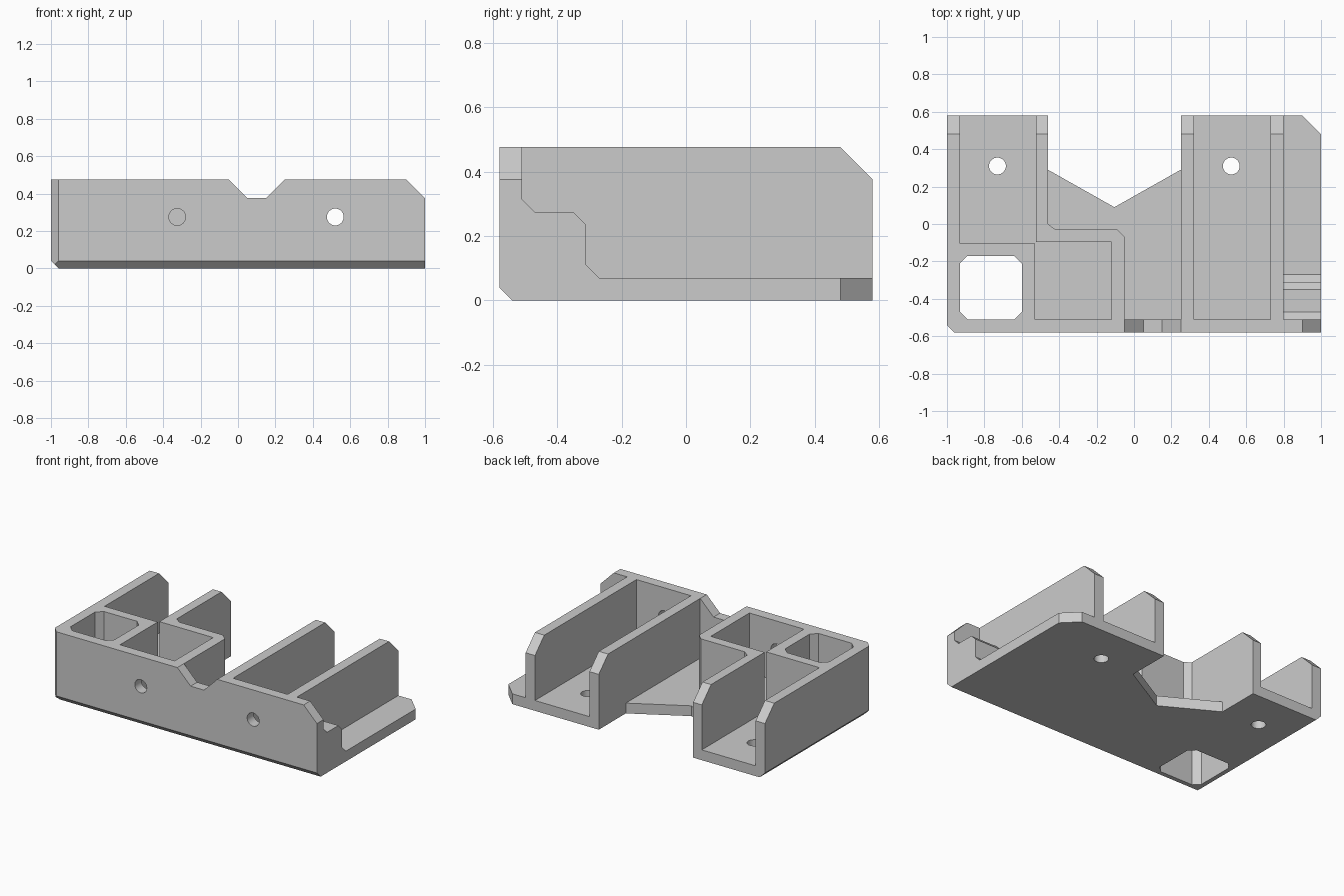
import bpy, bmesh, math
from mathutils import Vector

if "Cube" in bpy.data.objects:
    bpy.data.objects.remove(bpy.data.objects["Cube"], do_unlink=True)

TOP, FLOOR, BACK, FRONT = 0.476, 0.07, 0.58, -0.58
INNER = -0.51          # inner face of the front wall
OUT = 0.8              # beyond every side of the part

grey = bpy.data.materials.new("plain grey")
grey.use_nodes = True
grey.diffuse_color = (0.6, 0.6, 0.6, 1)
grey.node_tree.nodes["Principled BSDF"].inputs["Base Color"].default_value = (0.6, 0.6, 0.6, 1)


def prism(name, points, axis, lo, hi):
    """Extrude a 2D profile along an axis from lo to hi."""
    place = {"x": lambda a, b, t: (t, a, b),
             "y": lambda a, b, t: (a, t, b),
             "z": lambda a, b, t: (a, b, t)}[axis]
    bm = bmesh.new()
    face = bm.faces.new([bm.verts.new(place(a, b, lo)) for a, b in points])
    new = bmesh.ops.extrude_face_region(bm, geom=[face])["geom"]
    verts = [g for g in new if isinstance(g, bmesh.types.BMVert)]
    bmesh.ops.translate(bm, verts=verts, vec=Vector(place(0, 0, hi - lo)))
    bmesh.ops.recalc_face_normals(bm, faces=bm.faces)
    mesh = bpy.data.meshes.new(name)
    bm.to_mesh(mesh)
    bm.free()
    mesh.materials.append(grey)
    obj = bpy.data.objects.new(name, mesh)
    bpy.context.collection.objects.link(obj)
    return obj


def rect(x0, x1, y0, y1):
    return [(x0, y0), (x1, y0), (x1, y1), (x0, y1)]


def circle(x, y, r=0.045, sides=32):
    return [(x + r * math.cos(i * math.tau / sides), y + r * math.sin(i * math.tau / sides))
            for i in range(sides)]


def cut(name, points, axis, lo, hi):
    """Remove a prism from the body."""
    tool = prism(name, points, axis, lo, hi)
    tool.hide_render = True
    mod = body.modifiers.new(name, "BOOLEAN")
    mod.operation, mod.solver, mod.object = "DIFFERENCE", "EXACT", tool
    bpy.ops.object.modifier_apply(modifier=name)
    bpy.data.objects.remove(tool, do_unlink=True)


# Full-height block with the plan outline: clipped corners and V-shaped rear recess
body = prism("bracket_body", [
    (-0.96, FRONT), (1, FRONT), (1, 0.48), (0.9, BACK), (0.25, BACK), (0.25, 0.29),
    (-0.105, 0.09), (-0.46, 0.29), (-0.46, BACK), (-1, BACK), (-1, -0.54)], "z", 0, TOP)
bpy.context.view_layer.objects.active = body
body.select_set(True)

# Bays and pockets above the floor
cut("right_bay", rect(-0.93, -0.525, -0.105, OUT), "z", FLOOR, OUT)
cut("left_bay", rect(0.32, 0.73, INNER, OUT), "z", FLOOR, OUT)
cut("closed_pocket", rect(-0.53, -0.12, INNER, -0.095), "z", FLOOR, OUT)
cut("middle_bay", [(-0.05, INNER), (0.25, INNER), (0.25, OUT), (-0.46, OUT), (-0.46, 0.0),
                   (-0.42, -0.03), (-0.09, -0.03), (-0.05, -0.07)], "z", FLOOR, OUT)

# Stepped side shelf
cut("side_shelf", [(INNER, OUT), (INNER, 0.315), (-0.47, 0.275), (-0.35, 0.275), (-0.31, 0.235),
                   (-0.31, 0.11), (-0.27, FLOOR), (OUT, FLOOR), (OUT, OUT)], "x", 0.8, 1.2)

# Clipped-corner well through the floor
x0, x1, y0, y1, c = -0.93, -0.6, INNER, -0.17, 0.04
cut("corner_well", [(x0 + c, y0), (x1 - c, y0), (x1, y0 + c), (x1, y1 - c),
                    (x1 - c, y1), (x0 + c, y1), (x0, y1 - c), (x0, y0 + c)], "z", -0.2, OUT)

# Notch and sloped end in the front wall
cut("front_notch", [(-0.15, TOP + 0.1), (0.05, 0.376), (0.15, 0.376), (0.35, TOP + 0.1)],
    "y", -OUT, INNER + 0.005)
cut("front_slope", [(0.8, TOP + 0.1), (1.1, 0.276), (1.1, TOP + 0.1)], "y", -OUT, -0.4)

# Sloped rear ends of the ribs
cut("rib_slope", [(0.38, TOP + 0.1), (0.68, 0.276), (0.68, TOP + 0.1)], "x", -1.2, 1.2)

# Bottom edge chamfers
cut("front_chamfer", [(-0.64, 0.1), (-0.44, -0.1), (-0.64, -0.1)], "x", -1.2, 1.2)
cut("side_chamfer", [(-1.06, 0.1), (-0.86, -0.1), (-1.06, -0.1)], "y", -OUT, OUT)

# Screw holes in the floor and front wall
for x in (-0.73, 0.52):
    cut("floor_hole", circle(x, 0.31), "z", -0.2, 0.2)
for x in (-0.325, 0.52):
    cut("front_hole", circle(x, 0.275), "y", -OUT, -0.4)

bpy.ops.object.shade_smooth_by_angle(angle=math.radians(20))
